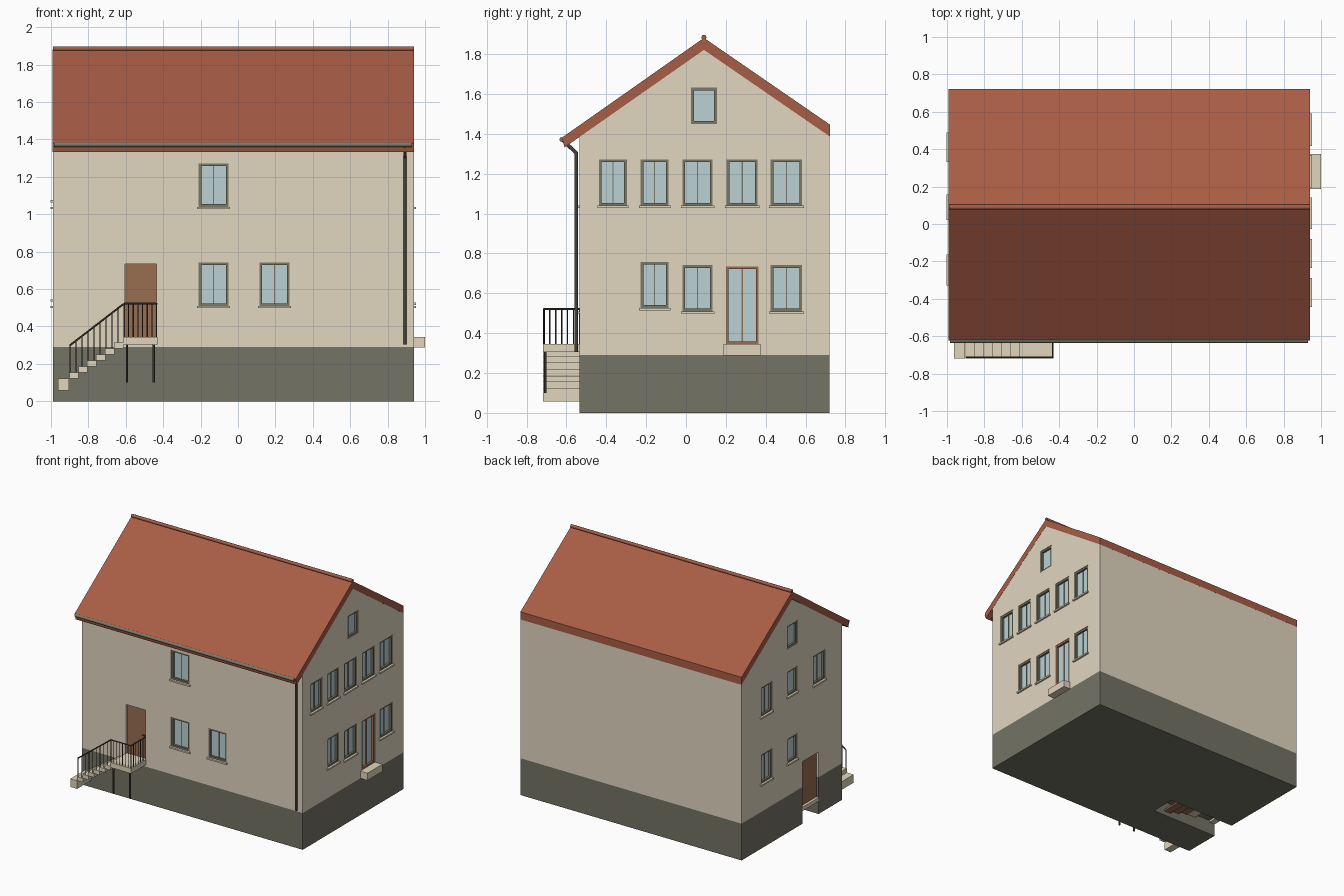
import bpy, bmesh, math
from mathutils import Vector

if "Cube" in bpy.data.objects:
    bpy.data.objects.remove(bpy.data.objects["Cube"])


def material(name, rgb):
    lin = [((c / 255 + 0.055) / 1.055) ** 2.4 for c in rgb] + [1]
    m = bpy.data.materials.new(name)
    m.use_nodes = True
    m.diffuse_color = lin
    bsdf = m.node_tree.nodes["Principled BSDF"]
    bsdf.inputs["Base Color"].default_value = lin
    bsdf.inputs["Roughness"].default_value = 0.8
    return m


PLASTER = material("plaster", (225, 214, 192))
PLINTH = material("plinth_grey", (116, 115, 101))
TILE = material("roof_tile", (168, 93, 69))
GLASS = material("window_glass", (187, 209, 212))
FRAME = material("frame_olive", (122, 121, 104))
WOOD = material("door_wood", (151, 110, 80))
STONE = material("step_stone", (225, 214, 188))
METAL = material("dark_metal", (68, 67, 58))

parts = {}  # name -> (bmesh, material), gathered before objects are made


def part(name, mat):
    return parts.setdefault(name, (bmesh.new(), mat))[0]


def box(bm, a, b):
    verts = bmesh.ops.create_cube(bm, size=1)["verts"]
    for v in verts:
        v.co = Vector([(p + q) / 2 + c * abs(q - p) for p, q, c in zip(a, b, v.co)])


def rod(bm, a, b, r, sides=6):
    a, b = Vector(a), Vector(b)
    d = b - a
    mat = d.to_track_quat('Z', 'Y').to_matrix().to_4x4()
    mat.translation = (a + b) / 2
    bmesh.ops.create_cone(bm, cap_ends=True, segments=sides, radius1=r,
                          radius2=r, depth=d.length, matrix=mat)


def extrude_x(bm, profile, x0, x1):
    face = bm.faces.new([bm.verts.new((x0, y, z)) for y, z in profile])
    out = bmesh.ops.extrude_face_region(bm, geom=[face])["geom"]
    for v in out:
        if isinstance(v, bmesh.types.BMVert):
            v.co.x = x1
    bmesh.ops.recalc_face_normals(bm, faces=bm.faces)


X0, X1, Y0, Y1 = -0.99, 0.94, -0.535, 0.72
BASE, RIDGE_Y = 0.29, 0.09


def on_wall(side, u, d, z):
    """Place a point on a wall: u along it, d outward."""
    return {"front": (u, Y0 - d, z), "east": (X1 + d, u, z),
            "west": (X0 - d, u, z)}[side]


def wall_box(bm, side, u0, u1, z0, z1, d0, d1):
    box(bm, on_wall(side, u0, d0, z0), on_wall(side, u1, d1, z1))


cutter = bmesh.new()


def framed(side, u0, u1, z0, z1, frame, bars):
    """Recessed opening with border, glass and upright bars."""
    wall_box(cutter, side, u0, u1, z0, z1, -0.035, 0.05)
    t = 0.014
    for a, b, c, d in ((u0, u0 + t, z0, z1), (u1 - t, u1, z0, z1),
                       (u0 + t, u1 - t, z0, z0 + t), (u0 + t, u1 - t, z1 - t, z1)):
        wall_box(frame, side, a, b, c, d, -0.036, -0.004)
    wall_box(part("window_glass_" + side, GLASS), side, u0 + t, u1 - t,
             z0 + t, z1 - t, -0.036, -0.02)
    for i in range(bars):
        m = u0 + (u1 - u0) * (i + 1) / (bars + 1)
        wall_box(frame, side, m - 0.003, m + 0.003, z0 + t, z1 - t, -0.03, -0.015)


def window(side, u0, u1, z0, z1, bars=1, sill=True):
    framed(side, u0, u1, z0, z1, part("window_frames_" + side, FRAME), bars)
    if sill:
        wall_box(part("window_sills_" + side, STONE), side, u0 - 0.008, u1 + 0.008,
                 z0 - 0.012, z0, -0.03, 0.013)


# Windows
UP, LOW = (1.04, 1.272), (0.51, 0.742)
window("front", -0.21, -0.05, *UP)
window("front", -0.21, -0.05, *LOW)
window("front", 0.115, 0.275, *LOW)
for u0, u1 in ((-0.437, -0.296), (-0.228, -0.087), (-0.018, 0.134),
               (0.204, 0.36), (0.425, 0.583)):
    window("east", u0, u1, *UP)
window("east", -0.228, -0.087, 0.527, 0.758)
window("east", -0.018, 0.134, *LOW)
window("east", 0.425, 0.583, *LOW)
window("west", 0.34, 0.48, *UP)
window("west", -0.32, -0.17, *UP)
window("west", 0.34, 0.48, *LOW)
window("west", 0.03, 0.15, 1.075, 1.272, 0)
window("west", 0.03, 0.15, 0.545, 0.742, 0)
for side in ("east", "west"):
    window(side, 0.026, 0.155, 1.45, 1.632, 0, False)

# Glazed door with its stone step
framed("east", 0.2, 0.365, 0.345, 0.735, part("glazed_door_frame", WOOD), 1)
box(part("glazed_door_step", STONE), (X1 - 0.02, 0.187, 0.288), (1.0, 0.373, 0.345))

# Front door
wall_box(cutter, "front", -0.605, -0.435, 0.345, 0.735, -0.03, 0.05)
wall_box(part("front_door", WOOD), "front", -0.605, -0.435, 0.345, 0.735, -0.04, -0.018)
wall_box(part("front_door_handle", METAL), "front", -0.47, -0.45, 0.52, 0.526, -0.02, -0.008)

# Side door above the cellar opening
SD0, SD1 = -0.24, -0.04
wall_box(cutter, "west", SD0, SD1, 0.11, 0.49, -0.03, 0.05)
wall_box(part("side_door", WOOD), "west", SD0, SD1, 0.13, 0.49, -0.04, -0.02)
wall_box(part("side_door_threshold", STONE), "west", SD0, SD1, 0.1, 0.13, -0.05, 0)
box(cutter, (-1.1, SD0, -0.1), (-0.4, SD1, 0.115))
box(part("cellar_top_step", STONE), (-0.8, SD0, 0.09), (-0.73, SD1, 0.11))
for i in range(3):
    x = -0.72 + 0.08 * i
    box(part("cellar_steps", WOOD), (x, SD0, 0.085 - 0.025 * i), (x + 0.06, SD1, 0.1 - 0.025 * i))

# Walls and plinth
extrude_x(part("walls", PLASTER), [(Y0, BASE), (Y1, BASE), (Y1, 1.40),
                                   (RIDGE_Y, 1.835), (Y0, 1.40)], X0, X1)
box(part("plinth", PLINTH), (X0, Y0, 0), (X1, Y1, BASE))

# Roof slab and ridge cap
extrude_x(part("roof", TILE), [(-0.622, 1.382), (RIDGE_Y, 1.882), (Y1 + 0.002, 1.447),
                               (Y1 + 0.002, 1.387), (RIDGE_Y, 1.822), (-0.61, 1.332)],
          X0 - 0.001, X1 + 0.001)
rod(part("ridge_cap", TILE), (X0, RIDGE_Y, 1.885), (X1, RIDGE_Y, 1.885), 0.013, 8)

# Gutter and downpipe
rod(part("gutter", FRAME), (X0 + 0.005, -0.624, 1.372), (X1 - 0.01, -0.624, 1.372), 0.012, 8)
pipe = part("downpipe", METAL)
rod(pipe, (0.893, -0.551, 0.305), (0.893, -0.551, 1.308), 0.009, 8)
rod(pipe, (0.893, -0.548, 1.302), (0.893, -0.62, 1.37), 0.009, 8)

# Entrance landing and stairs
YS = -0.718
box(part("landing", STONE), (-0.612, YS, 0.305), (-0.43, Y0, 0.345))
stairs = part("stairs", STONE)
box(stairs, (-0.962, YS, 0.058), (-0.903, Y0, 0.122))
for i in range(6):
    x, z = -0.902 + 0.048 * i, 0.154 + 0.032 * i
    box(stairs, (x, YS, z - 0.031), (x + 0.049, Y0, z))
posts = part("landing_posts", METAL)
for x in (-0.593, -0.45):
    rod(posts, (x, -0.706, 0.1), (x, -0.706, 0.31), 0.007)

# Railings: sloped, front and side runs
rails, bars = part("handrail", METAL), part("railing_bars", METAL)
YR, XR, TOP = -0.713, -0.435, 0.522
low, knee, corner, end = ((-0.898, YR, 0.3), (-0.61, YR, TOP), (XR, YR, TOP), (XR, Y0, TOP))
for a, b in ((low, knee), (knee, corner), (corner, end)):
    rod(rails, a, b, 0.005)


def bar_run(a, b, count, z0, z1):
    for i in range(count):
        p = Vector(a).lerp(Vector(b), i / (count - 1))
        rod(bars, (p.x, p.y, z0 + (z1 - z0) * i / (count - 1)), p, 0.003, 4)


bar_run(low, knee, 10, 0.13, 0.33)
bar_run(knee, corner, 8, 0.34, 0.34)
bar_run(corner, end, 7, 0.34, 0.34)

# Make objects
objects = {}
parts["opening_cutter"] = (cutter, PLASTER)
for name, (bm, mat) in parts.items():
    me = bpy.data.meshes.new(name)
    bm.to_mesh(me)
    bm.free()
    me.materials.append(mat)
    objects[name] = bpy.data.objects.new(name, me)
    bpy.context.collection.objects.link(objects[name])

# Cut the openings, then drop the cutter
cut = objects["opening_cutter"]
cut.hide_render = True
for name in ("walls", "plinth"):
    ob = objects[name]
    mod = ob.modifiers.new("openings", 'BOOLEAN')
    mod.object, mod.operation, mod.solver = cut, 'DIFFERENCE', 'EXACT'
    mod.use_self = True
    bpy.context.view_layer.objects.active = ob
    bpy.ops.object.modifier_apply(modifier=mod.name)
bpy.data.objects.remove(cut)

# Smooth the round pipes only
for ob in bpy.context.view_layer.objects:
    ob.select_set(ob.name in ("downpipe", "gutter", "ridge_cap"))
bpy.context.view_layer.objects.active = objects["gutter"]
bpy.ops.object.shade_smooth_by_angle(angle=math.radians(50))
